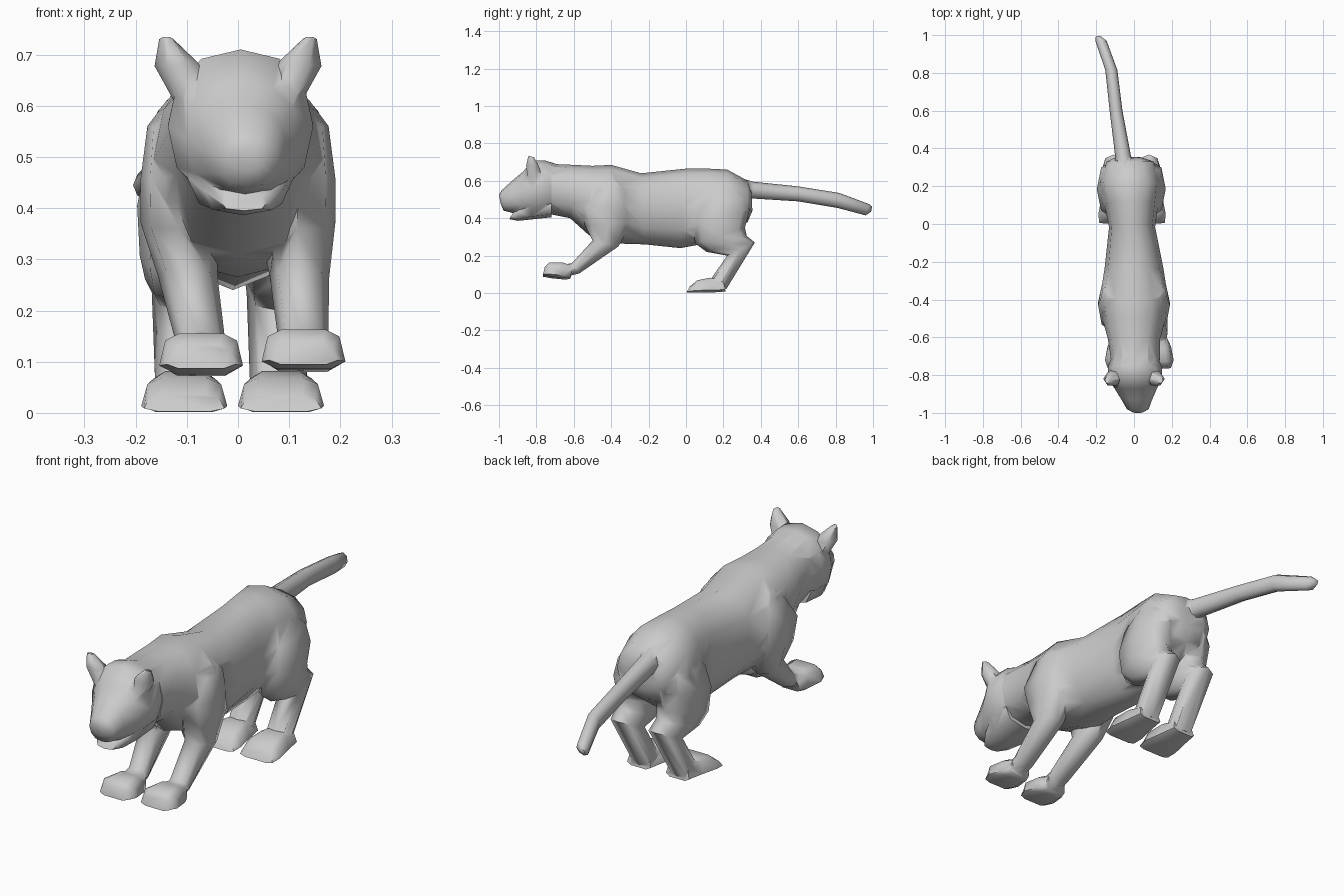
import bpy, bmesh, math
from mathutils import Vector


def loft(name, sections, sides=8, p=0.9, lift=0, taper=0, turn=0):
    """Skin rings given as (y1, z1, y2, z2, x centre, half width)."""
    bm = bmesh.new()
    rings = []
    for y1, z1, y2, z2, cx, hw in sections:
        mid = Vector((cx, (y1 + y2) / 2, (z1 + z2) / 2 + lift))
        half = Vector((0, (y2 - y1) / 2, (z2 - z1) / 2))
        grow = 1 / math.cos(turn) ** p
        ring = []
        for i in range(sides):
            a = 2 * math.pi * i / sides + turn
            c = math.copysign(abs(math.cos(a)) ** p, math.cos(a)) * grow
            s = math.copysign(abs(math.sin(a)) ** p, math.sin(a)) * grow
            x = hw * c * (1 - taper * s)
            ring.append(bm.verts.new(mid + Vector((x, 0, 0)) + half * s))
        rings.append(ring)
    for a, b in zip(rings, rings[1:]):
        for i in range(sides):
            j = (i + 1) % sides
            bm.faces.new((a[i], a[j], b[j], b[i]))
    bm.faces.new(rings[0])
    bm.faces.new(rings[-1])
    bmesh.ops.recalc_face_normals(bm, faces=bm.faces)
    mesh = bpy.data.meshes.new(name)
    bm.to_mesh(mesh)
    bm.free()
    obj = bpy.data.objects.new(name, mesh)
    bpy.context.collection.objects.link(obj)
    return obj


# Torso from neck to rump
body = loft("body", [
    (-.72, .42, -.72, .69, .008, .13),
    (-.62, .40, -.60, .685, 0, .138),
    (-.52, .31, -.50, .68, 0, .165),
    (-.38, .265, -.40, .685, 0, .18),
    (-.22, .26, -.24, .64, 0, .155),
    (-.03, .24, 0, .665, -.01, .122),
    (.08, .26, .12, .665, -.015, .142),
    (.22, .30, .22, .66, -.02, .16),
    (.33, .38, .33, .60, -.02, .125),
    (.355, .44, .35, .54, -.03, .07)], sides=12)

# Head and muzzle
parts = [loft("head", [
    (-.68, .43, -.68, .685, .005, .115),
    (-.76, .415, -.75, .708, .005, .142),
    (-.82, .41, -.82, .71, .005, .142),
    (-.88, .415, -.87, .65, .01, .11),
    (-.935, .43, -.93, .60, .015, .08),
    (-.975, .44, -.985, .55, .02, .058),
    (-.99, .475, -1.0, .525, .02, .03)], sides=12)]

# Lower jaw
parts.append(loft("lower_jaw", [
    (-.72, .405, -.72, .54, .005, .11),
    (-.83, .393, -.83, .53, .005, .105),
    (-.90, .386, -.885, .48, .01, .075),
    (-.945, .395, -.925, .428, .012, .045)], p=.75))

# Tail with a slight bend
parts.append(loft("tail", [
    (.31, .50, .31, .61, -.048, .052),
    (.36, .505, .36, .595, -.058, .042),
    (.60, .49, .60, .57, -.095, .034),
    (.81, .455, .82, .535, -.12, .032),
    (.96, .415, .98, .475, -.175, .03),
    (.99, .435, .995, .46, -.188, .014)], p=1))

for side, s in (("left", 1), ("right", -1)):
    # Ear
    parts.append(loft(side + "_ear", [
        (-.85, .60, -.76, .60, s * .09, .03),
        (-.86, .68, -.78, .675, s * .117, .046),
        (-.845, .735, -.81, .725, s * .14, .014)], sides=6, p=1))

    # Front leg, reaching forward to a raised paw
    paw_x, lift = (.128, .005) if s > 0 else (-.072, -.003)
    top_x = s * .115
    parts.append(loft(side + "_front_leg", [
        (-.44, .61, -.37, .61, s * .12, .02),
        (-.48, .56, -.32, .56, s * .132, .045),
        (-.57, .46, -.29, .46, s * .12, .07),
        (-.54, .36, -.29, .38, top_x, .075),
        (-.50, .28, -.36, .25, .6 * top_x + .4 * paw_x, .058),
        (-.61, .16, -.57, .105, paw_x, .048),
        (-.66, .15, -.63, .09, paw_x, .045)]))
    parts.append(loft(side + "_front_paw", [
        (-.62, .078, -.60, .14, paw_x, .05),
        (-.65, .075, -.66, .158, paw_x, .064),
        (-.72, .082, -.73, .158, paw_x, .076),
        (-.765, .09, -.755, .135, paw_x, .062)],
        p=.5, lift=lift, taper=.12, turn=math.pi / 8))

    # Hind leg with thigh, hock and planted paw
    x, foot_x = (.083, .084) if s > 0 else (-.112, -.105)
    parts.append(loft(side + "_hind_leg", [
        (.13, .55, .25, .57, .9 * x, .045),
        (.06, .47, .32, .51, x, .068),
        (.03, .37, .34, .44, x, .085),
        (.05, .265, .315, .35, x, .08),
        (.11, .22, .325, .305, x, .07),
        (.22, .20, .368, .27, .95 * x, .062),
        (.13, .07, .215, .02, .95 * x, .055)]))
    parts.append(loft(side + "_hind_paw", [
        (.212, .008, .20, .065, foot_x, .052),
        (.13, .002, .13, .082, foot_x, .064),
        (.05, .002, .06, .068, foot_x, .078),
        (.003, .003, .02, .035, foot_x, .073)],
        p=.5, taper=.12, turn=math.pi / 8))

# Fuse every part into one continuous skin
bpy.context.view_layer.objects.active = body
body.select_set(True)
for part in parts:
    mod = body.modifiers.new("union", 'BOOLEAN')
    mod.operation = 'UNION'
    mod.solver = 'EXACT'
    mod.object = part
    bpy.ops.object.modifier_apply(modifier=mod.name)
    bpy.data.objects.remove(part)
body.name = "big_cat_body"
bpy.ops.object.shade_smooth_by_angle(angle=math.radians(65))
